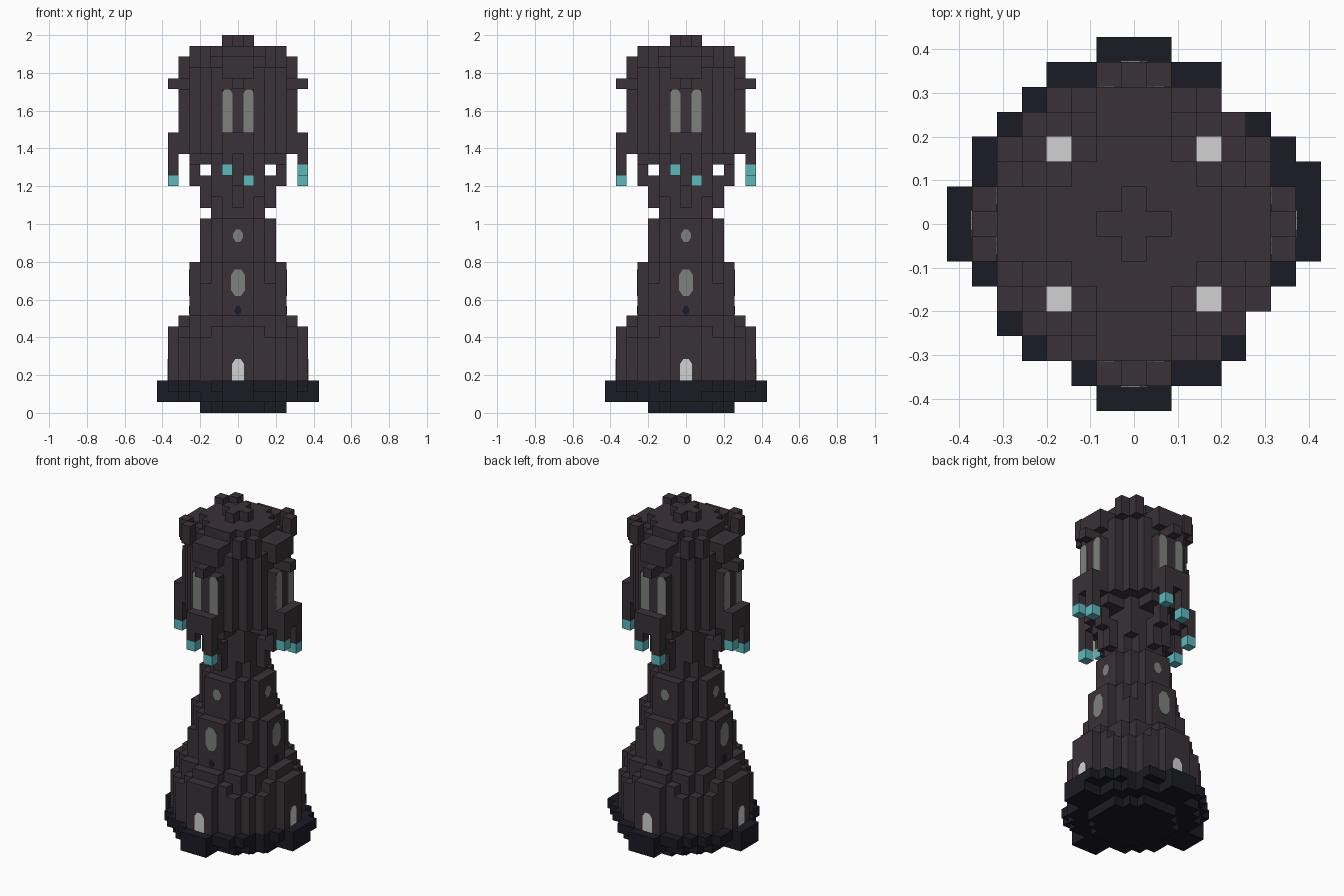
import bpy, bmesh
from mathutils import Matrix, Vector
from math import pi

U = 2 / 35  # edge of one block

cube = bpy.data.objects.get("Cube")
if cube:
    bpy.data.objects.remove(cube)


def material(name, rgb):
    m = bpy.data.materials.new(name)
    m.use_nodes = True
    m.diffuse_color = (*rgb, 1)
    m.node_tree.nodes["Principled BSDF"].inputs["Base Color"].default_value = (*rgb, 1)
    return m


STONE = material("dark_stone", (0.041, 0.032, 0.038))
BASE = material("blue_black_stone", (0.011, 0.011, 0.018))
TEAL = material("teal_glow", (0.11, 0.48, 0.5))
GLASS = material("grey_glass", (0.21, 0.22, 0.205))
PALE = material("pale_light", (0.64, 0.64, 0.64))


def finish(bm, name, mat):
    mesh = bpy.data.meshes.new(name)
    bm.to_mesh(mesh)
    bm.free()
    mesh.materials.append(mat)
    obj = bpy.data.objects.new(name, mesh)
    bpy.context.collection.objects.link(obj)
    return obj


def turn(cells):
    """Repeat cells on all four sides."""
    out, cur = set(), set(cells)
    for _ in range(4):
        out |= cur
        cur = {(-y, x, z) for x, y, z in cur}
    return out


def disc(widths, z0, z1):
    """Stepped disc: half width for each row away from the middle."""
    return {(x, s * y, z) for y, w in enumerate(widths) for s in (1, -1)
            for x in range(-w, w + 1) for z in range(z0, z1 + 1)}


def column(x, y, z0, z1):
    return {(x, y, z) for z in range(z0, z1 + 1)}


AXES = [Vector(v) for v in ((1, 0, 0), (0, 1, 0), (0, 0, 1))]


def blocks(name, cells, mat):
    """Turn cells into one skin and merge the flat faces."""
    bm = bmesh.new()
    for c in cells:
        mid = Vector((c[0], c[1], c[2] + 0.5))
        for i in range(3):
            for s in (1, -1):
                n = s * AXES[i]
                if tuple(int(a + b) for a, b in zip(c, n)) in cells:
                    continue
                p, q = AXES[(i + 1) % 3] / 2, AXES[(i + 2) % 3] / 2 * s
                f = mid + n / 2
                bm.faces.new([bm.verts.new(U * v) for v in
                              (f - p - q, f + p - q, f + p + q, f - p + q)])
    bmesh.ops.remove_doubles(bm, verts=bm.verts, dist=U / 100)
    bmesh.ops.dissolve_limit(bm, angle_limit=0.01, verts=bm.verts, edges=bm.edges)
    return finish(bm, name, mat)


def plates(name, x, z0, z1, width, row, mat, bottom_cut=True):
    """Thin chamfered panel on each of the four sides."""
    w, c, d = width / 2, width * 0.28, (row + 0.5) * U
    low = c if bottom_cut else 0
    outline = [(-w + low, z0), (w - low, z0), (w, z0 + low * 1.5), (w, z1 - c * 1.5),
               (w - c, z1), (-w + c, z1), (-w, z1 - c * 1.5), (-w, z0 + low * 1.5)]
    if not bottom_cut:
        outline = outline[:2] + outline[3:7]
    bm = bmesh.new()
    for k in range(4):
        rot = Matrix.Rotation(k * pi / 2, 3, 'Z')
        face = bm.faces.new([bm.verts.new(rot @ Vector((x + a, -d - 0.0015, b)))
                             for a, b in outline])
        ext = bmesh.ops.extrude_face_region(bm, geom=[face])
        moved = [v for v in ext["geom"] if isinstance(v, bmesh.types.BMVert)]
        bmesh.ops.translate(bm, verts=moved, vec=rot @ Vector((0, 0.004, 0)))
    bmesh.ops.recalc_face_normals(bm, faces=bm.faces)
    return finish(bm, name, mat)


# Foundation: small footing, a stepped layer and an uneven wide slab
foot_rows = [(-1, 2), (-2, 3), (-3, 4), (-3, 4), (-3, 4), (-3, 4), (-2, 3), (-1, 2)]
blocks("footing", {(x, j - 3, 0) for j, (a, b) in enumerate(foot_rows)
                   for x in range(a, b + 1)}, BASE)
slab_rows = [(-1, 1), (-2, 3), (-4, 4), (-5, 4), (-5, 5), (-6, 6), (-7, 7), (-7, 7),
             (-7, 7), (-6, 7), (-6, 6), (-5, 5), (-4, 3), (-3, 3), (-1, 1)]
slab = {(x, j - 7, 2) for j, (a, b) in enumerate(slab_rows) for x in range(a, b + 1)}
blocks("foundation_slab", slab | disc([7, 7, 5, 5, 4, 3, 1, 1], 1, 1), BASE)

# Tapering shaft
blocks("lower_tier", disc([6, 6, 5, 5, 4, 3, 1], 3, 6) | disc([6, 6, 5, 4, 3, 2, 1], 7, 7)
       | disc([5, 5, 4, 4, 3, 1], 8, 8), STONE)
blocks("middle_tier", disc([4, 4, 3, 2, 1], 9, 13) | turn(column(3, 3, 9, 11)), STONE)
blocks("upper_tier", disc([3, 3, 2, 1], 14, 17), STONE)
blocks("neck", disc([2, 2, 1], 18, 19) | disc([2, 2, 2], 20, 23), STONE)

# Brackets that carry the head
arm = column(0, -3, 19, 21) | column(0, -4, 21, 23)
blocks("brackets", turn(arm) | disc([4, 4, 2, 1, 1], 23, 23), STONE)

# Head narrowing to the roof, with a lintel over the windows and overhanging corner posts
wall = disc([5, 5, 4, 3, 2, 1], 24, 29) | disc([4, 4, 4, 3, 2], 30, 31)
lintel = {(x, -5, z) for x in (-1, 0, 1) for z in (31, 32)}
keystone = {(0, -5, 30), (0, -6, 30)}
posts = column(4, 3, 32, 33) | column(3, 4, 32, 33)
blocks("head", wall | turn(lintel | keystone | posts) | disc([4, 4, 3, 2, 1], 32, 32), STONE)
blocks("roof", disc([3, 3, 2, 1], 33, 33), STONE)
blocks("roof_finial", disc([1, 0], 34, 34), STONE)

# Balconies with uneven hanging legs and glowing tips
balcony = {(x, -6, z) for x in (-1, 0, 1) for z in (24, 25)}
blocks("balconies", turn(balcony | column(-1, -6, 23, 23) | column(1, -6, 22, 23)), STONE)
blocks("glowing_tips", turn({(-1, -6, 22), (1, -6, 21)}), TEAL)

# Door, windows and slits on every side
plates("doors", 0, 3 * U, 5 * U, 0.062, 6, PALE, False)
plates("slits", 0, 0.52, 0.565, 0.036, 4, BASE)
plates("middle_windows", 0, 0.62, 0.76, 0.074, 4, GLASS)
plates("upper_windows", 0, 0.905, 0.97, 0.054, 3, GLASS)
for side, x in (("right", -U), ("left", U)):
    plates("head_windows_" + side, x, 26 * U, 30 * U, U, 5, GLASS, False)

# Pale lights set into the rim corners
bm = bmesh.new()
for x in (-3, 3):
    for y in (-3, 3):
        place = Matrix.Translation((x * U, y * U, 32 * U + 0.003))
        bmesh.ops.create_cube(bm, size=1, matrix=place @ Matrix.Diagonal((U, U, 0.006, 1)))
finish(bm, "rim_lights", PALE)
